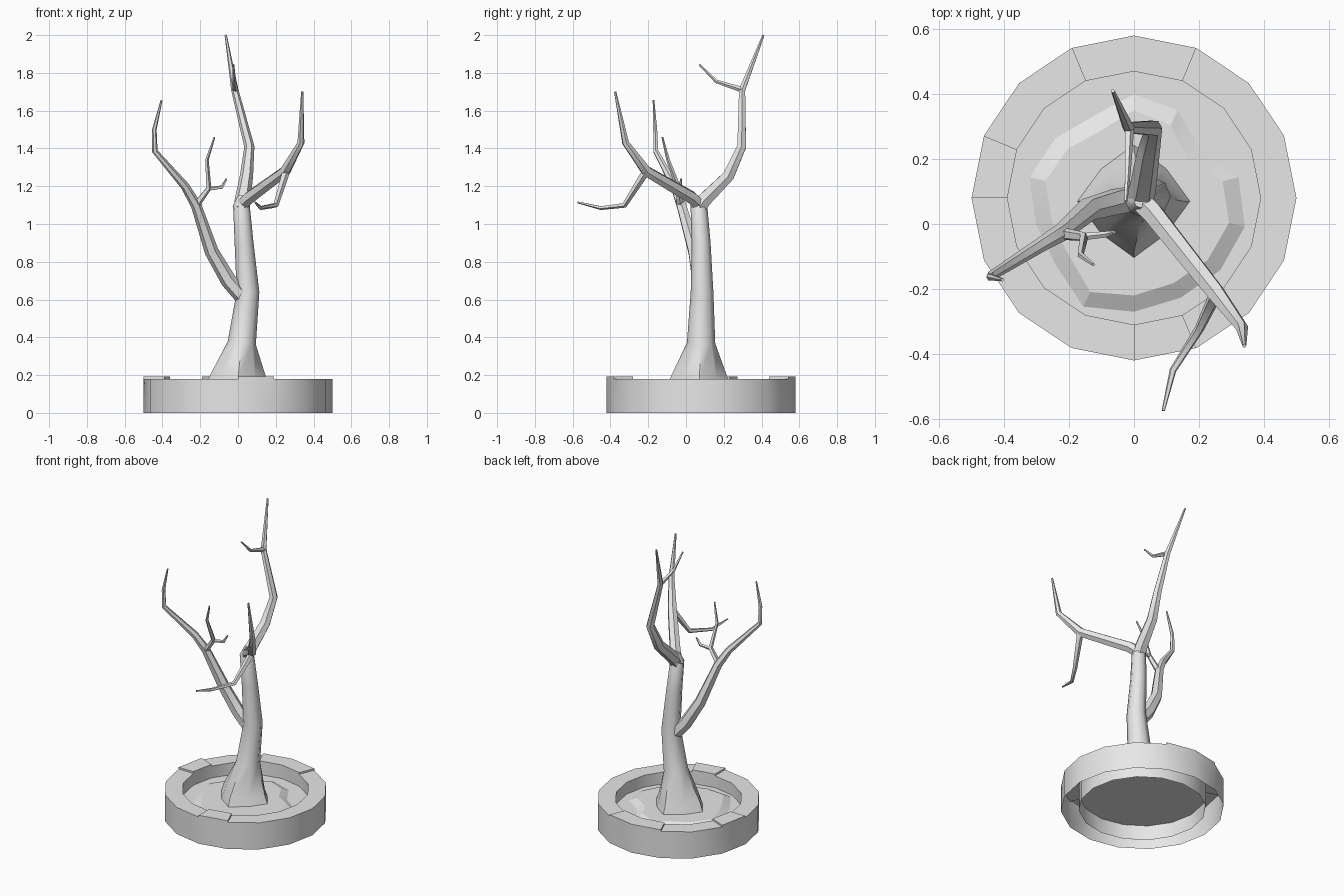
import bpy, bmesh
from math import sin, cos, pi, radians
from mathutils import Vector

cube = bpy.data.objects.get("Cube")
if cube:
    bpy.data.objects.remove(cube, do_unlink=True)

CY = 0.08       # planter centre on y
SIDES = 16

grey = bpy.data.materials.new("plain grey")
grey.use_nodes = True
grey.diffuse_color = (0.8, 0.8, 0.8, 1)
grey.node_tree.nodes["Principled BSDF"].inputs["Base Color"].default_value = (0.8, 0.8, 0.8, 1)


def finish(name, bm, angle=35):
    mesh = bpy.data.meshes.new(name)
    bm.to_mesh(mesh)
    bm.free()
    obj = bpy.data.objects.new(name, mesh)
    bpy.context.collection.objects.link(obj)
    mesh.materials.append(grey)
    bpy.ops.object.select_all(action='DESELECT')
    obj.select_set(True)
    bpy.context.view_layer.objects.active = obj
    bpy.ops.object.shade_smooth_by_angle(angle=radians(angle))
    return obj


def bridge(bm, a, b):
    n = len(a)
    return [bm.faces.new((a[i], a[(i + 1) % n], b[(i + 1) % n], b[i])) for i in range(n)]


def circle(bm, r, z, n=SIDES):
    return [bm.verts.new((r * sin(2 * pi * i / n), CY + r * cos(2 * pi * i / n), z))
            for i in range(n)]


def branch(name, points, sides=6, lobes=0.0):
    """Tapered tube through (x, y, z, radius) points."""
    bm = bmesh.new()
    pos = [Vector(p[:3]) for p in points]
    side, rings = Vector((1, 0, 0)), []
    for i, p in enumerate(pos):
        before = (p - pos[i - 1]).normalized() if i else Vector()
        after = (pos[i + 1] - p).normalized() if i + 1 < len(pos) else Vector()
        axis = (before + after).normalized()
        side = (side - axis * side.dot(axis)).normalized()
        other = axis.cross(side)
        ring = []
        for k in range(sides):
            a = 2 * pi * k / sides
            r = points[i][3]
            if i < 2:                       # root lobes at the foot
                r *= 1 + lobes * (1 if k % 2 == 0 else -1)
            ring.append(bm.verts.new(p + (side * cos(a) + other * sin(a)) * r))
        if rings:
            bridge(bm, rings[-1], ring)
        rings.append(ring)
    bm.faces.new(rings[-1])
    bm.faces.new(rings[0][::-1])
    return finish(name, bm, 50)


# Hollow planter ring, open underneath
bm = bmesh.new()
loops = [circle(bm, r, z) for r, z in ((0.5, 0), (0.5, 0.18), (0.39, 0.18), (0.39, 0))]
bridge(bm, loops[0], loops[1])
rim = bridge(bm, loops[1], loops[2])
bridge(bm, loops[2], loops[3])
# Slightly raised rim stones
raised = [rim[i] for i in (0, 7, 12, 15)]
bmesh.ops.inset_individual(bm, faces=raised, thickness=0.018)
for f in raised:
    for v in f.verts:
        v.co.z += 0.012
bmesh.ops.recalc_face_normals(bm, faces=bm.faces)
finish("planter_ring", bm)

# Soil floor
bm = bmesh.new()
bm.faces.new(circle(bm, 0.39, 0.1)[::-1])
finish("soil_floor", bm)

# Uneven earth mound
bm = bmesh.new()
radii = (0.33, 0.31, 0.29, 0.33, 0.31, 0.26, 0.33, 0.35, 0.34, 0.33, 0.34, 0.36, 0.31, 0.31)
lower, upper = [], []
for i, r in enumerate(radii):
    a = pi / 2 - 2 * pi * (i - 3) / len(radii)
    for ring, rr, z in ((lower, r, 0.102), (upper, r - 0.05, 0.128)):
        ring.append(bm.verts.new((rr * cos(a), 0.07 + rr * sin(a), z)))
bridge(bm, lower, upper)
bm.faces.new(upper)
bmesh.ops.recalc_face_normals(bm, faces=bm.faces)
finish("earth_mound", bm, 15)

# Trunk with flared foot
branch("trunk", [(0, 0.07, 0.105, 0.165), (0, 0.07, 0.18, 0.14), (0.02, 0.08, 0.37, 0.075),
                 (0.053, 0.085, 0.64, 0.06), (0.032, 0.08, 0.9, 0.05),
                 (0.018, 0.068, 1.1, 0.044), (0.02, 0.07, 1.15, 0.02)], sides=8, lobes=0.1)

# Tall back limb and its twig
branch("back_limb", [(0.017, 0.06, 1.07, 0.042), (0.025, 0.1, 1.13, 0.042),
                     (0.045, 0.225, 1.255, 0.035), (0.06, 0.295, 1.41, 0.027),
                     (-0.017, 0.297, 1.71, 0.019), (-0.065, 0.41, 2.0, 0.006)])
branch("back_twig", [(-0.015, 0.3, 1.71, 0.016), (-0.02, 0.16, 1.755, 0.01),
                     (-0.025, 0.07, 1.845, 0.005)], sides=5)

# Front left limb and its drooping twig
branch("left_limb", [(0.0, 0.09, 1.08, 0.036), (0.06, 0.03, 1.14, 0.036),
                     (0.25, -0.21, 1.28, 0.03), (0.333, -0.32, 1.43, 0.019),
                     (0.34, -0.375, 1.7, 0.006)])
branch("left_twig", [(0.255, -0.21, 1.28, 0.022), (0.2, -0.325, 1.1, 0.015),
                     (0.12, -0.45, 1.085, 0.011), (0.09, -0.575, 1.115, 0.005)], sides=5)

# Right limb and its forked twigs
branch("right_limb", [(0.04, 0.08, 0.6, 0.045), (-0.05, 0.07, 0.7, 0.042),
                      (-0.14, 0.045, 0.855, 0.037), (-0.222, -0.025, 1.1, 0.028),
                      (-0.28, -0.06, 1.2, 0.023), (-0.44, -0.16, 1.385, 0.015),
                      (-0.443, -0.163, 1.5, 0.012), (-0.405, -0.172, 1.655, 0.005)])
branch("right_twig_tall", [(-0.222, -0.03, 1.1, 0.02), (-0.155, -0.04, 1.19, 0.015),
                           (-0.165, -0.095, 1.34, 0.01), (-0.125, -0.125, 1.46, 0.005)], sides=5)
branch("right_twig_short", [(-0.165, -0.04, 1.185, 0.012), (-0.085, -0.032, 1.195, 0.01),
                            (-0.06, -0.025, 1.24, 0.005)], sides=5)
